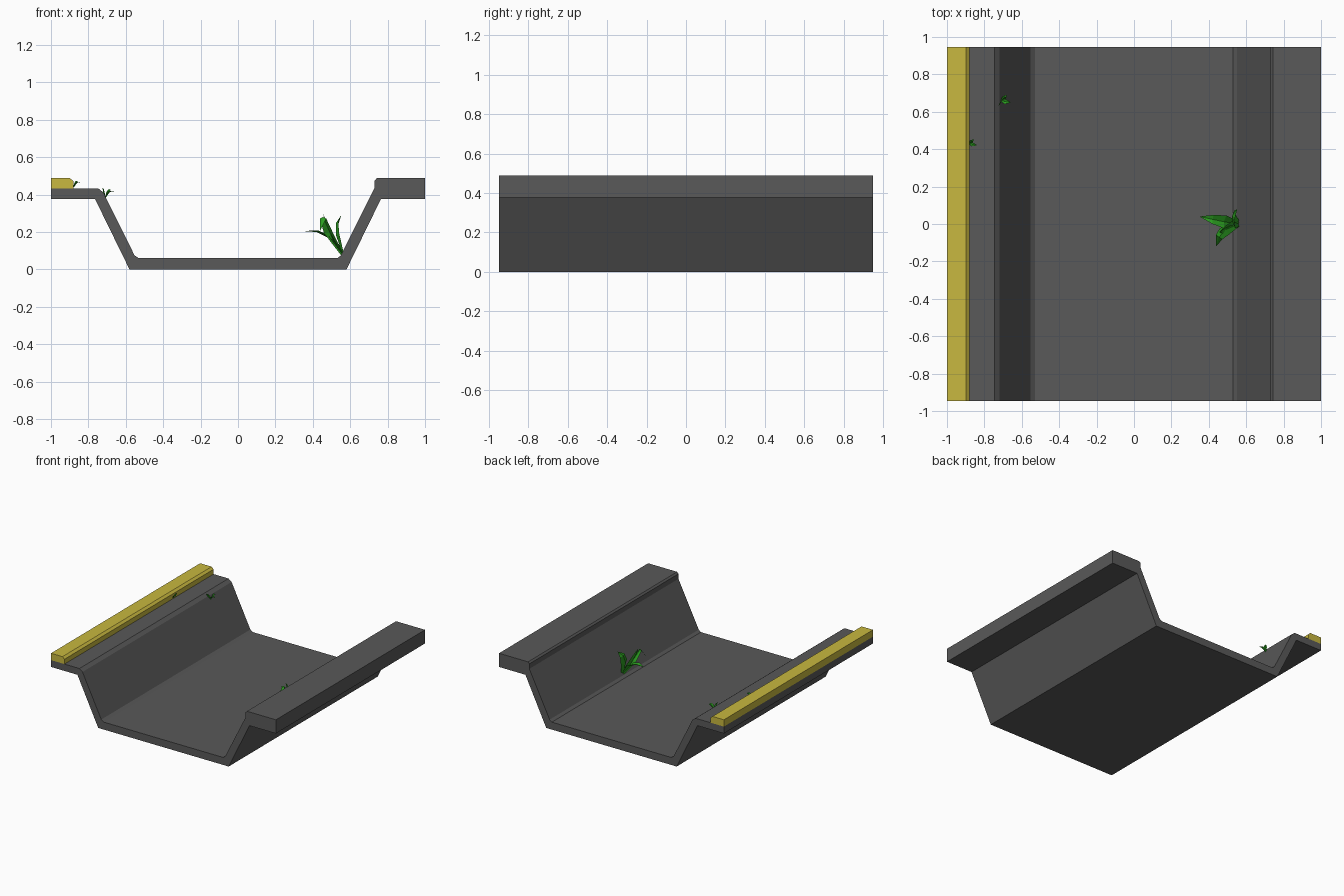
import bpy
from mathutils import Vector

if "Cube" in bpy.data.objects:
    bpy.data.objects.remove(bpy.data.objects["Cube"])


def material(name, rgb):
    m = bpy.data.materials.new(name)
    m.diffuse_color = (*rgb, 1)
    m.use_nodes = True
    m.node_tree.nodes["Principled BSDF"].inputs["Base Color"].default_value = m.diffuse_color
    return m


def mesh_object(name, verts, faces, mat):
    me = bpy.data.meshes.new(name)
    me.from_pydata(verts, [], faces)
    me.materials.append(mat)
    ob = bpy.data.objects.new(name, me)
    bpy.context.collection.objects.link(ob)
    return ob


def extrude_profile(name, pts, mat, y=0.947):
    # pts run counter-clockwise in x/z as seen from the front
    n = len(pts)
    verts = [(x, s, z) for s in (-y, y) for x, z in pts]
    faces = [tuple(range(n)), tuple(range(2 * n - 1, n - 1, -1))]
    faces += [(i, i + n, (i + 1) % n + n, (i + 1) % n) for i in range(n)]
    return mesh_object(name, verts, faces, mat)


def plant(name, base, leaves, scale, mat, flip=1):
    # each leaf: spine points relative to the base, sideways vector, half width
    verts, faces = [], []
    profile = (0.35, 1.0, 0.7, 0.0)
    for spine, side, width in leaves:
        side = Vector(side).normalized()
        pts = [Vector(p) for p in spine]
        start = len(verts)
        for i, p in enumerate(pts):
            w = width * profile[i]
            along = pts[min(i + 1, 3)] - pts[max(i - 1, 0)]
            up = side.cross(along).normalized()
            if i == 3:
                verts.append(p)
            else:
                verts += [p - side * w + up * w * 0.4, p, p + side * w + up * w * 0.4]
        for r in range(2):
            a = start + 3 * r
            faces += [(a, a + 1, a + 4, a + 3), (a + 1, a + 2, a + 5, a + 4)]
        a = start + 6
        faces += [(a, a + 1, a + 3), (a + 1, a + 2, a + 3)]
    verts = [(base[0] + flip * v[0] * scale, base[1] + flip * v[1] * scale,
              base[2] + v[2] * scale) for v in verts]
    return mesh_object(name, verts, faces, mat)


grey = material("concrete", (0.1, 0.1, 0.1))
yellow = material("yellow_paint", (0.58, 0.48, 0.05))
green = material("leaf_green", (0.025, 0.35, 0.015))

# Sunken channel with ledges on both sides
extrude_profile("channel", [
    (-1, 0.378), (-0.765, 0.378), (-0.58, 0), (0.58, 0), (0.765, 0.378),
    (1, 0.378), (1, 0.488), (0.742, 0.488), (0.73, 0.475), (0.73, 0.435),
    (0.55, 0.075), (0.53, 0.06), (-0.53, 0.06), (-0.553, 0.075),
    (-0.72, 0.412), (-0.747, 0.433), (-1, 0.433)], grey)

# Yellow edge strip
extrude_profile("edge_strip", [
    (-1, 0.433), (-0.88, 0.433), (-0.88, 0.472), (-0.898, 0.488), (-1, 0.488)], yellow)

# Large weed at the foot of the right slope
plant("large_weed", (0.56, 0, 0.08), [
    ([(0, 0, 0), (-0.08, 0.012, 0.09), (-0.14, 0.025, 0.12), (-0.21, 0.04, 0.125)], (0.15, 1, 0), 0.035),
    ([(0, 0, 0), (-0.07, -0.03, 0.12), (-0.105, -0.07, 0.2), (-0.122, -0.12, 0.125)], (1, -0.7, 0), 0.03),
    ([(0, 0, 0), (-0.035, 0.015, 0.1), (-0.035, 0.045, 0.17), (-0.008, 0.08, 0.21)], (0, 1, -0.3), 0.04),
    ([(0.005, 0, 0), (-0.05, -0.01, 0.07), (-0.085, -0.03, 0.15), (-0.105, -0.045, 0.215)], (0.2, 1, 0), 0.03),
], 1, green)

# Small weeds on the left ledge and strip
small = [
    ([(0, 0, 0), (-0.08, 0.02, 0.1), (-0.13, 0.03, 0.12), (-0.2, 0.04, 0.11)], (0.15, 1, 0), 0.05),
    ([(0, 0, 0), (-0.05, -0.05, 0.12), (-0.08, -0.08, 0.17), (-0.11, -0.12, 0.14)], (1, -0.7, 0), 0.04),
    ([(0, 0, 0), (0.01, 0.04, 0.1), (0.03, 0.08, 0.17), (0.06, 0.11, 0.2)], (0.4, 1, 0), 0.04),
    ([(0, 0, 0), (0.04, -0.02, 0.07), (0.08, -0.03, 0.1), (0.13, -0.01, 0.09)], (0, 1, 0), 0.05),
]
plant("small_weed_slope", (-0.71, 0.66, 0.385), small, 0.26, green, -1)
plant("small_weed_strip", (-0.88, 0.43, 0.44), small[:3], 0.2, green, -1)
